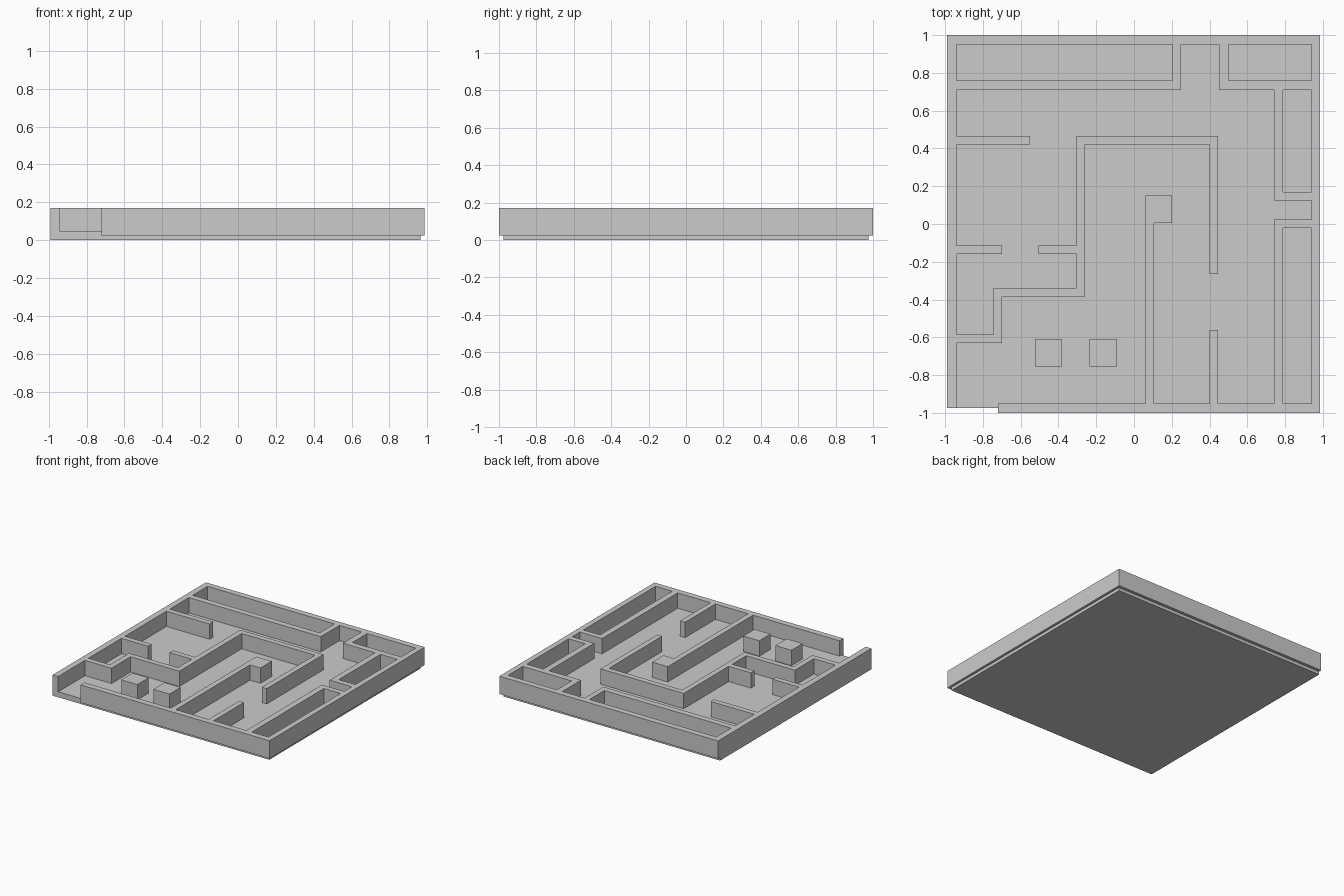
import bpy, bmesh

if "Cube" in bpy.data.objects:
    bpy.data.objects.remove(bpy.data.objects["Cube"])

Z_BASE, Z_LIP, Z_FLOOR, Z_TOP = 0.0, 0.025, 0.045, 0.17

# Wall plan rectangles: x0, x1, y0, y1
outer = [(-.99, -.94, -.975, 1), (-.99, .985, .95, 1),
         (.94, .985, -1, 1), (-.72, .985, -1, -.95)]
back_rooms = [(-.94, .25, .71, .76), (.205, .25, .71, .95),
              (.45, .94, .71, .76), (.45, .50, .71, .95)]
side_rooms = [(.74, .79, .125, .76), (.74, .94, .125, .17),
              (.74, .79, -.95, .025), (.74, .94, -.02, .025)]
left_stubs = [(-.94, -.55, .42, .465), (-.94, -.70, -.16, -.115),
              (-.505, -.305, -.16, -.115)]
winding = [(-.305, -.26, -.385, .465), (-.305, .445, .42, .465),
           (.40, .445, -.265, .465), (-.745, -.26, -.385, -.34),
           (-.745, -.70, -.63, -.34), (-.94, -.70, -.63, -.585)]
centre = [(.06, .105, -.95, .15), (.06, .20, .005, .15),
          (.40, .445, -.95, -.56)]
pillars = [(-.525, -.38, -.755, -.61), (-.235, -.09, -.755, -.61)]


def plan_object(name, rects, z0, z1):
    """Merge overlapping plan rectangles into one outline and extrude it."""
    xs = sorted({v for r in rects for v in r[:2]})
    ys = sorted({v for r in rects for v in r[2:]})
    bm = bmesh.new()
    for xa, xb in zip(xs, xs[1:]):
        for ya, yb in zip(ys, ys[1:]):
            cx, cy = (xa + xb) / 2, (ya + yb) / 2
            if any(r[0] < cx < r[1] and r[2] < cy < r[3] for r in rects):
                bm.faces.new([bm.verts.new((x, y, z0)) for x, y in
                              ((xa, ya), (xb, ya), (xb, yb), (xa, yb))])
    bmesh.ops.remove_doubles(bm, verts=bm.verts[:], dist=1e-5)
    ext = bmesh.ops.extrude_face_region(bm, geom=bm.faces[:])["geom"]
    bmesh.ops.translate(bm, vec=(0, 0, z1 - z0),
                        verts=[g for g in ext if isinstance(g, bmesh.types.BMVert)])
    bmesh.ops.recalc_face_normals(bm, faces=bm.faces[:])
    bmesh.ops.dissolve_limit(bm, angle_limit=0.01, verts=bm.verts[:], edges=bm.edges[:])
    mesh = bpy.data.meshes.new(name)
    bm.to_mesh(mesh)
    bm.free()
    ob = bpy.data.objects.new(name, mesh)
    bpy.context.collection.objects.link(ob)
    return ob


# Walls overhang the slab by a small lip; the slab is fused into them
tray = plan_object("maze_tray", outer + back_rooms + side_rooms + left_stubs
                   + winding + centre + pillars, Z_LIP, Z_TOP)
slab = plan_object("floor_slab", [(-.99, .965, -.975, .975)], Z_BASE, Z_FLOOR)
slab.hide_render = True
slab.hide_set(True)
fuse = tray.modifiers.new("fuse_floor", "BOOLEAN")
fuse.operation = "UNION"
fuse.solver = "EXACT"
fuse.object = slab
